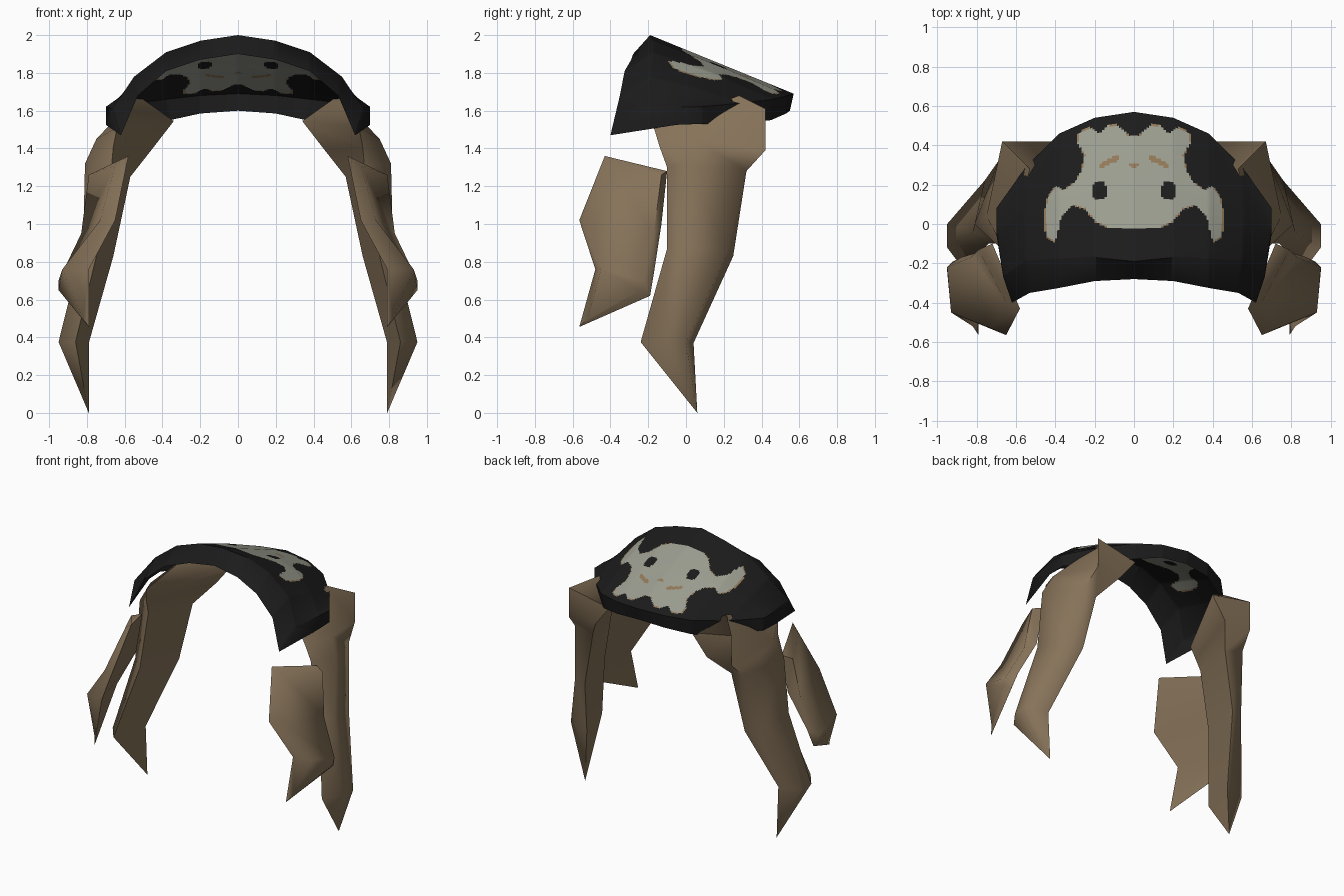
import bpy, bmesh, math
from mathutils import Vector

old = bpy.data.objects.get("Cube")
if old:
    bpy.data.objects.remove(old, do_unlink=True)


def material(name, rgb):
    mat = bpy.data.materials.new(name)
    mat.use_nodes = True
    color = (*rgb, 1)
    mat.diffuse_color = color
    bsdf = mat.node_tree.nodes["Principled BSDF"]
    bsdf.inputs["Base Color"].default_value = color
    bsdf.inputs["Roughness"].default_value = 0.9
    return mat


black = material("black cloth", (0.011, 0.011, 0.011))
grey = material("pale grey paint", (0.33, 0.34, 0.28))
tan = material("tan paint", (0.29, 0.19, 0.1))
brown = material("brown hair", (0.24, 0.17, 0.1))


def finish(name, bm, mats, angle):
    mesh = bpy.data.meshes.new(name)
    bm.to_mesh(mesh)
    bm.free()
    for mat in mats:
        mesh.materials.append(mat)
    obj = bpy.data.objects.new(name, mesh)
    bpy.context.collection.objects.link(obj)
    bpy.ops.object.select_all(action='DESELECT')
    obj.select_set(True)
    bpy.context.view_layer.objects.active = obj
    bpy.ops.object.shade_smooth_by_angle(angle=math.radians(angle))


def hair_lock(name, sections, side):
    """Closed tube through four-sided sections, mirrored by side."""
    bm = bmesh.new()
    rings = [[bm.verts.new((x * side, y, z)) for x, y, z in s] for s in sections]
    for a, b in zip(rings, rings[1:]):
        for i in range(4):
            j = (i + 1) % 4
            bm.faces.new((a[i], a[j], b[j], b[i]))
    bm.faces.new(rings[0])
    bm.faces.new(rings[-1])
    bmesh.ops.remove_doubles(bm, verts=bm.verts, dist=0.001)
    bmesh.ops.recalc_face_normals(bm, faces=bm.faces)
    finish(name, bm, [brown], 80)


# Hair locks: section corners run front edge, outer front, outer back, back edge
tip = (0.79, 0.06, 0)
long_lock = [
    [(0.64, -0.17, 1.51), (0.53, 0.28, 1.68), (0.67, 0.42, 1.61), (0.34, 0.42, 1.545)],
    [(0.66, -0.14, 1.41), (0.75, 0.04, 1.45), (0.67, 0.42, 1.39), (0.46, 0.41, 1.39)],
    [(0.67, -0.1, 1.3), (0.81, 0, 1.32), (0.69, 0.32, 1.28), (0.57, 0.28, 1.25)],
    [(0.74, -0.1, 0.87), (0.82, -0.04, 0.9), (0.76, 0.22, 0.85), (0.66, 0.25, 0.83)],
    [(0.86, -0.24, 0.375), (0.95, -0.12, 0.375), (0.95, 0, 0.375), (0.79, 0.04, 0.37)],
    [tip] * 4,
]
short_lock = [
    [(0.58, -0.43, 1.36), (0.65, -0.4, 1.31), (0.79, -0.13, 1.26), (0.72, -0.1, 1.28)],
    [(0.65, -0.565, 1.02), (0.73, -0.53, 1.02), (0.83, -0.17, 0.95), (0.75, -0.13, 1)],
    [(0.79, -0.48, 0.76), (0.93, -0.45, 0.76), (0.95, -0.22, 0.7), (0.88, -0.17, 0.74)],
    [(0.79, -0.565, 0.455), (0.82, -0.52, 0.5), (0.95, -0.24, 0.65), (0.92, -0.19, 0.62)],
]
for label, side in (("left", 1), ("right", -1)):
    hair_lock(label + "_long_lock", long_lock, side)
    hair_lock(label + "_short_lock", short_lock, side)

# Headscarf: half arches from the middle to the side
front_rim = [(0, -0.28, 1.9), (0.2, -0.29, 1.87), (0.38, -0.325, 1.81), (0.53, -0.35, 1.68), (0.62, -0.4, 1.47)]
ridge = [(0, -0.19, 2), (0.2, -0.17, 1.97), (0.38, -0.18, 1.91), (0.55, -0.19, 1.78), (0.665, -0.27, 1.61)]
crown = [(0, 0.19, 1.845), (0.2, 0.18, 1.835), (0.38, 0.14, 1.8), (0.56, 0.06, 1.72), (0.7, -0.04, 1.62)]
back_rim = [(0, 0.57, 1.69), (0.2, 0.54, 1.68), (0.38, 0.46, 1.66), (0.55, 0.29, 1.64), (0.7, 0.08, 1.62)]
hem = [(0, 0.55, 1.6), (0.2, 0.53, 1.585), (0.36, 0.45, 1.55), (0.54, 0.28, 1.53), (0.7, 0.08, 1.53)]
COLUMNS, ROWS = 16, 32


def full_arch(half):
    """Mirror a half arch and divide each span into columns."""
    pts = [Vector((-x, y, z)) for x, y, z in half[:0:-1]] + [Vector(p) for p in half]
    out = [a.lerp(b, k / COLUMNS) for a, b in zip(pts, pts[1:]) for k in range(COLUMNS)]
    return out + [pts[-1]]


rim, top, mid, back, low = map(full_arch, (front_rim, ridge, crown, back_rim, hem))
arches = [rim]
for start, end in ((top, mid), (mid, back)):
    arches += [[a.lerp(b, r / ROWS) for a, b in zip(start, end)] for r in range(ROWS)]
arches += [back, low]

# Painted skull: half outline from the teeth round to the chin
outline = [(0, 0.45), (0.03, 0.45), (0.08, 0.5), (0.13, 0.5), (0.17, 0.46), (0.22, 0.49),
           (0.28, 0.46), (0.285, 0.41), (0.25, 0.35), (0.265, 0.27), (0.3, 0.21), (0.36, 0.17),
           (0.4, 0.19), (0.43, 0.15), (0.45, 0.07), (0.45, -0.01), (0.44, -0.06), (0.4, -0.09),
           (0.385, -0.03), (0.37, 0.04), (0.31, 0.095), (0.25, 0.08), (0.19, 0.01), (0.13, -0.02),
           (0, -0.025)]


def inside(x, y):
    hit = False
    for (x1, y1), (x2, y2) in zip(outline, outline[1:]):
        if (y1 > y) != (y2 > y) and x < x1 + (y - y1) * (x2 - x1) / (y2 - y1):
            hit = not hit
    return hit


def paint(x, y):
    """Material slot: cloth, pale paint or tan paint."""
    x = abs(x)
    eye = math.hypot((x - 0.175) / 0.038, (y - 0.17) / 0.05) < 1
    nose = math.hypot(x / 0.03, (y - 0.3) / 0.012) < 1
    cheek = 0.07 < x < 0.17 and abs(y - 0.33 + (x - 0.1) * 0.5) < 0.015
    if inside(x, y):
        return 0 if eye else 2 if nose or cheek else 1
    return 2 if inside(x * 0.985, 0.2 + (y - 0.2) * 0.985) else 0


bm = bmesh.new()
grid = [[bm.verts.new(p) for p in arch] for arch in arches]
for r, (a, b) in enumerate(zip(grid, grid[1:])):
    for i in range(len(a) - 1):
        face = bm.faces.new((a[i], a[i + 1], b[i + 1], b[i]))
        if 0 < r <= 2 * ROWS:
            c = face.calc_center_median()
            face.material_index = paint(c.x, c.y)
# Side flaps joining the front corner to the hem
for i, side in ((0, -1), (-1, 1)):
    corner = bm.verts.new((0.7 * side, -0.05, 1.525))
    bm.faces.new([row[i] for row in grid] + [corner])
bmesh.ops.recalc_face_normals(bm, faces=bm.faces)
if sum(f.normal.z for f in bm.faces) < 0:
    bmesh.ops.reverse_faces(bm, faces=bm.faces)
finish("headscarf", bm, [black, grey, tan], 60)
